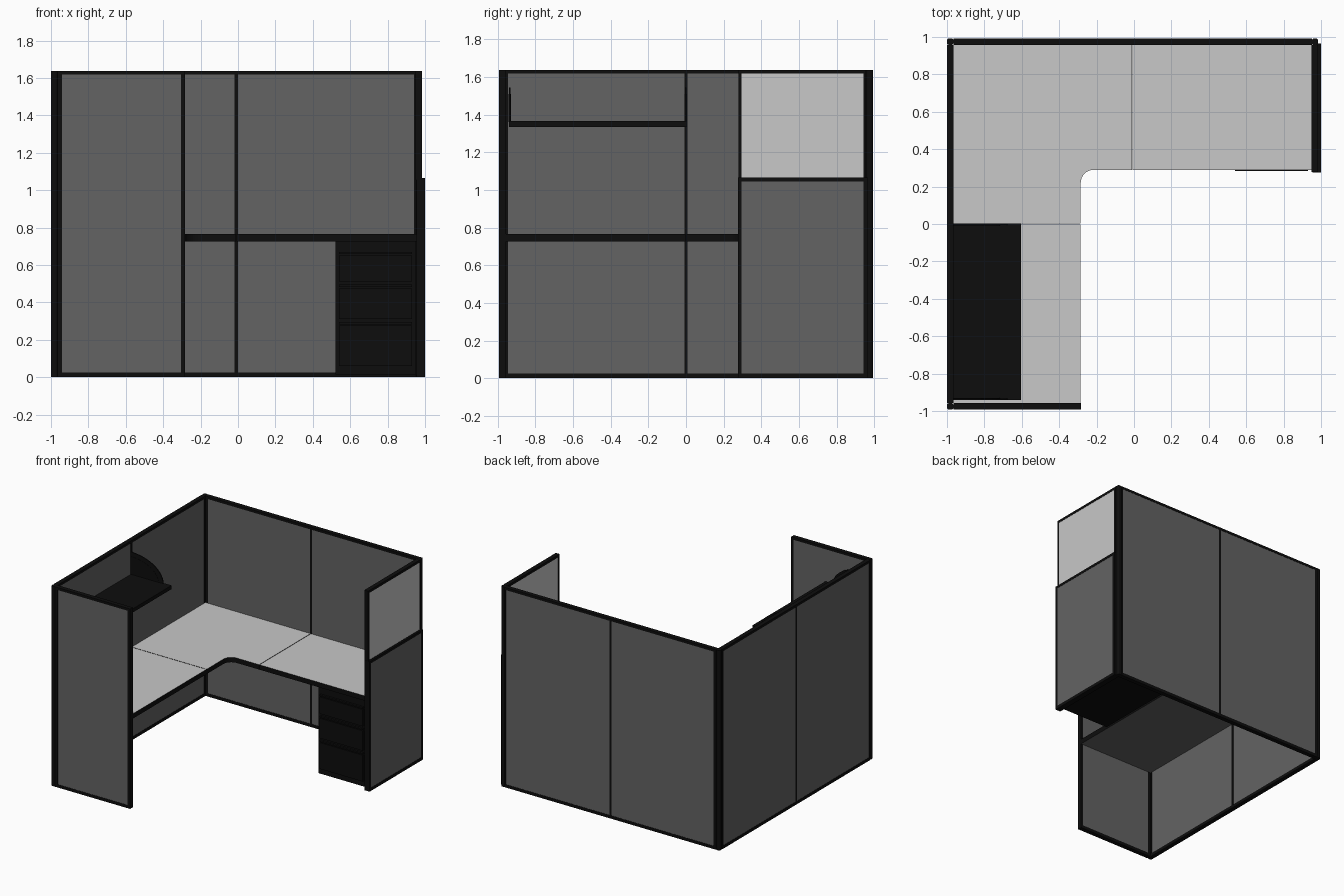
import bpy, bmesh, math

if "Cube" in bpy.data.objects:
    bpy.data.objects.remove(bpy.data.objects["Cube"])


def material(name, rgb):
    m = bpy.data.materials.new(name)
    m.diffuse_color = (*rgb, 1)
    m.use_nodes = True
    m.node_tree.nodes["Principled BSDF"].inputs["Base Color"].default_value = m.diffuse_color
    return m


BLACK = material("black_trim", (0.004, 0.004, 0.004))
GREY = material("grey_fabric", (0.125, 0.125, 0.125))
PALE = material("pale_laminate", (0.58, 0.58, 0.58))


def prism(name, pts, lo, hi, mats, plane="xy", bevel=0.0):
    """Extrude a closed 2D outline between lo and hi (along z, or along y for 'xz')."""
    bm = bmesh.new()
    put = (lambda p, h: (p[0], p[1], h)) if plane == "xy" else (lambda p, h: (p[0], h, p[1]))
    a = [bm.verts.new(put(p, lo)) for p in pts]
    b = [bm.verts.new(put(p, hi)) for p in pts]
    bm.faces.new(a[::-1])
    bm.faces.new(b)
    for i in range(len(pts)):
        j = (i + 1) % len(pts)
        bm.faces.new((a[i], a[j], b[j], b[i]))
    bmesh.ops.recalc_face_normals(bm, faces=bm.faces)
    if bevel:
        edges = [e for e in bm.edges if abs(e.verts[0].co.z - e.verts[1].co.z) > 0.01]
        bmesh.ops.bevel(bm, geom=edges, offset=bevel, segments=3, profile=0.5, affect='EDGES')
    if len(mats) == 3:  # side, top, underside
        bm.normal_update()
        for f in bm.faces:
            f.material_index = 1 if f.normal.z > 0.5 else 2 if f.normal.z < -0.5 else 0
    me = bpy.data.meshes.new(name)
    bm.to_mesh(me)
    bm.free()
    for m in mats:
        me.materials.append(m)
    ob = bpy.data.objects.new(name, me)
    bpy.context.collection.objects.link(ob)
    return ob


def box(name, x0, x1, y0, y1, z0, z1, mat=BLACK, bevel=0.0):
    return prism(name, [(x0, y0), (x1, y0), (x1, y1), (x0, y1)], z0, z1, [mat], bevel=bevel)


H = 1.638       # wall height
RAIL = 0.02     # frame bar height
INSET = 0.002   # panels sit just behind the frame


def wall(name, axis, t0, t1, posts, z0=0.0, z1=H, mat=GREY, base=0.025):
    """Framed partition running along an axis; posts is a list of (start, end) spans."""
    def part(label, a0, a1, za, zb, m, d=0.0):
        if axis == "x":
            box(f"{name}_{label}", a0, a1, t0 + d, t1 - d, za, zb, m)
        else:
            box(f"{name}_{label}", t0 + d, t1 - d, a0, a1, za, zb, m)
    for i, (a, b) in enumerate(posts):
        part(f"post_{i}", a, b, z0, z1, BLACK)
    for i in range(len(posts) - 1):
        a, b = posts[i][1], posts[i + 1][0]
        part(f"top_rail_{i}", a, b, z1 - RAIL, z1, BLACK)
        part(f"base_rail_{i}", a, b, z0, z0 + base, BLACK)
        part(f"panel_{i}", a, b, z0 + base, z1 - RAIL, mat, INSET)


# Partition walls
wall("left_wall", "y", -1.0, -0.965, [(-0.957, -0.945), (-0.009, 0.009), (0.943, 0.957)])
wall("back_wall", "x", 0.957, 0.992, [(-0.965, -0.943), (-0.019, -0.001), (0.94, 0.952)])
wall("front_wing", "x", -0.992, -0.957, [(-0.965, -0.94), (-0.305, -0.284)])
wall("right_wing", "y", 0.955, 1.0, [(0.276, 0.296), (0.943, 0.965)], z1=1.065)
wall("right_window", "y", 0.95, 0.985, [(0.278, 0.296), (0.943, 0.957)], z0=1.055,
     mat=PALE, base=0.012)

# Rounded corner posts
for name, x, y in (("back_left", -1.0, 0.957), ("back_right", 0.95, 0.957),
                   ("front_left", -1.0, -0.992)):
    box(name + "_corner_post", x, x + 0.035, y, y + 0.035, 0, H, bevel=0.012)

# Desk: two straight tops and a corner top with a rounded inside corner
DESK = [BLACK, PALE, GREY]
Z0, Z1, G = 0.725, 0.765, 0.002
XI, YI, R = -0.285, 0.29, 0.07
XS, YS = -0.01, 0.0
fillet = [(XI + R - R * math.cos(t), YI - R + R * math.sin(t))
          for t in (math.pi / 2 * k / 8 for k in range(9))]
prism("desk_corner_top", [(-0.965, YS + G), (XI, YS + G)] + fillet +
      [(XS - G, YI), (XS - G, 0.957), (-0.965, 0.957)], Z0, Z1, DESK)
prism("desk_left_top", [(-0.965, -0.957), (XI, -0.957), (XI, YS - G), (-0.965, YS - G)],
      Z0, Z1, DESK)
prism("desk_back_top", [(XS + G, YI), (0.955, YI), (0.955, 0.957), (XS + G, 0.957)],
      Z0, Z1, DESK)

# Drawer pedestal with three proud drawer fronts and finger rails
box("pedestal_body", 0.52, 0.952, 0.30, 0.955, 0.015, Z0)
for i, (a, b) in enumerate(((0.06, 0.295), (0.312, 0.495), (0.512, 0.67))):
    box(f"drawer_front_{i}", 0.54, 0.93, 0.287, 0.30, a, b - 0.02)
    box(f"drawer_rail_{i}", 0.54, 0.93, 0.283, 0.30, b - 0.012, b)

# Wall shelf with quarter-round end brackets
box("shelf", -0.965, -0.605, -0.94, 0.004, 1.335, 1.365)


def quarter(r, h, n=12):
    arc = [(-0.965 + r * math.cos(math.pi / 2 * k / n), 1.36 + h * math.sin(math.pi / 2 * k / n))
           for k in range(n + 1)]
    return [(-0.965, 1.36)] + arc


for name, y in (("front", -0.94), ("rear", -0.006)):
    prism(f"shelf_{name}_bracket", quarter(0.29, 0.185), y, y + 0.008, [BLACK], "xz")
    prism(f"shelf_{name}_bracket_plate", quarter(0.25, 0.15), y - 0.002, y + 0.010, [BLACK], "xz")
